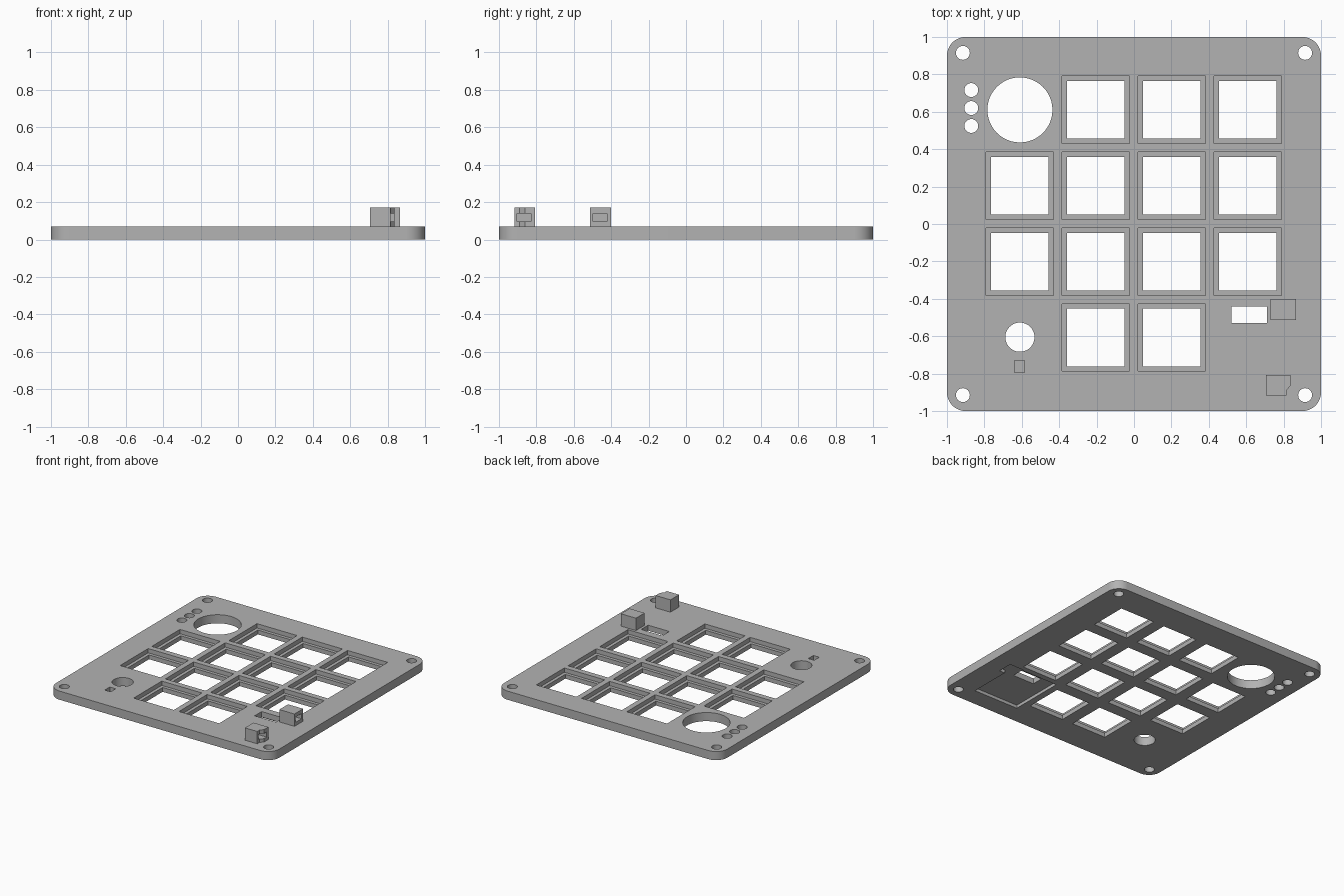
import bpy, bmesh, math
from mathutils import Vector

if "Cube" in bpy.data.objects:
    bpy.data.objects.remove(bpy.data.objects["Cube"], do_unlink=True)

grey = bpy.data.materials.new("mid grey")
grey.use_nodes = True
colour = (0.45, 0.45, 0.45, 1)
grey.diffuse_color = colour
grey.node_tree.nodes["Principled BSDF"].inputs["Base Color"].default_value = colour

THICK = 0.07      # plate thickness
LIP = 0.035       # height of the ledge inside each key opening
LOW, HIGH = -0.1, 0.2


def rect(x0, x1, y0, y1):
    return [(x0, y0), (x1, y0), (x1, y1), (x0, y1)]


def square(x, y, size):
    h = size / 2
    return rect(x - h, x + h, y - h, y + h)


def arc(x, y, r, start, sweep, steps):
    return [(x + r * math.cos(start + sweep * i / steps),
             y + r * math.sin(start + sweep * i / steps)) for i in range(steps + 1)]


def circle(x, y, r):
    return arc(x, y, r, 0, math.tau, 48)[:-1]


def rounded(size, r):
    c = size / 2 - r
    points = []
    for i, (sx, sy) in enumerate([(1, 1), (-1, 1), (-1, -1), (1, -1)]):
        points += arc(sx * c, sy * c, r, i * math.pi / 2, math.pi / 2, 12)
    return points


def prisms(name, outlines, z0, z1):
    """One object made of upright prisms, one for each outline."""
    bm = bmesh.new()
    for outline in outlines:
        face = bm.faces.new([bm.verts.new((x, y, z0)) for x, y in outline])
        top = bmesh.ops.extrude_face_region(bm, geom=[face])["geom"]
        verts = [v for v in top if isinstance(v, bmesh.types.BMVert)]
        bmesh.ops.translate(bm, verts=verts, vec=Vector((0, 0, z1 - z0)))
    bmesh.ops.recalc_face_normals(bm, faces=bm.faces)
    mesh = bpy.data.meshes.new(name)
    bm.to_mesh(mesh)
    bm.free()
    obj = bpy.data.objects.new(name, mesh)
    bpy.context.collection.objects.link(obj)
    mesh.materials.append(grey)
    return obj


def select(obj):
    bpy.ops.object.select_all(action="DESELECT")
    obj.select_set(True)
    bpy.context.view_layer.objects.active = obj


def cut(obj, outlines, z0, z1):
    cutter = prisms("cutter", outlines, z0, z1)
    cutter.hide_render = True
    mod = obj.modifiers.new("cut", "BOOLEAN")
    mod.operation, mod.solver, mod.object = "DIFFERENCE", "EXACT", cutter
    select(obj)
    bpy.ops.object.modifier_apply(modifier=mod.name)
    bpy.data.objects.remove(cutter, do_unlink=True)


# Key grid: four by four without the knob, the small hole and the port corner
PITCH, FIRST = 0.406, -0.61
keys = [(FIRST + c * PITCH, FIRST + r * PITCH + 0.003)
        for r in range(4) for c in range(4)
        if (r, c) not in [(0, 0), (0, 3), (3, 0)]]

# Plate with all of its openings
plate = prisms("switch_plate", [rounded(2, 0.1)], 0, THICK)
holes = [square(x, y, 0.308) for x, y in keys]
holes += [circle(sx * 0.915, sy * 0.915, 0.037) for sx in (-1, 1) for sy in (-1, 1)]
holes += [circle(-0.87, 0.62 + i * 0.096, 0.037) for i in (-1, 0, 1)]
holes += [circle(FIRST, 0.61, 0.174), circle(FIRST, -0.605, 0.078),
          rect(0.52, 0.71, -0.53, -0.44)]
cut(plate, holes, LOW, HIGH)

# Stepped key recesses and the small blind socket on top
cut(plate, [square(x, y, 0.36) for x, y in keys], LIP, HIGH)
cut(plate, [rect(-0.638, -0.585, -0.795, -0.73)], 0.03, HIGH)

# Shallow board recess underneath, with a bay for the rear port
cut(plate, [rect(0.41, 0.81, -0.85, -0.4)], LOW, 0.025)
cut(plate, [rect(0.73, 0.86, -0.51, -0.39)], LOW, 0.025)

# Port housings with a window in the right side
front_port = prisms("front_port_housing", [[
    (0.705, -0.918), (0.815, -0.918), (0.815, -0.89), (0.838, -0.862),
    (0.838, -0.808), (0.705, -0.808)]], THICK, 0.17)
rear_port = prisms("rear_port_housing", [rect(0.73, 0.865, -0.513, -0.402)], THICK, 0.17)
cut(front_port, [rect(0.76, 0.95, -0.904, -0.83)], 0.097, 0.139)
cut(rear_port, [rect(0.78, 0.95, -0.497, -0.422)], 0.097, 0.139)

for part in (plate, front_port, rear_port):
    select(part)
    bpy.ops.object.shade_smooth_by_angle(angle=math.radians(30))
